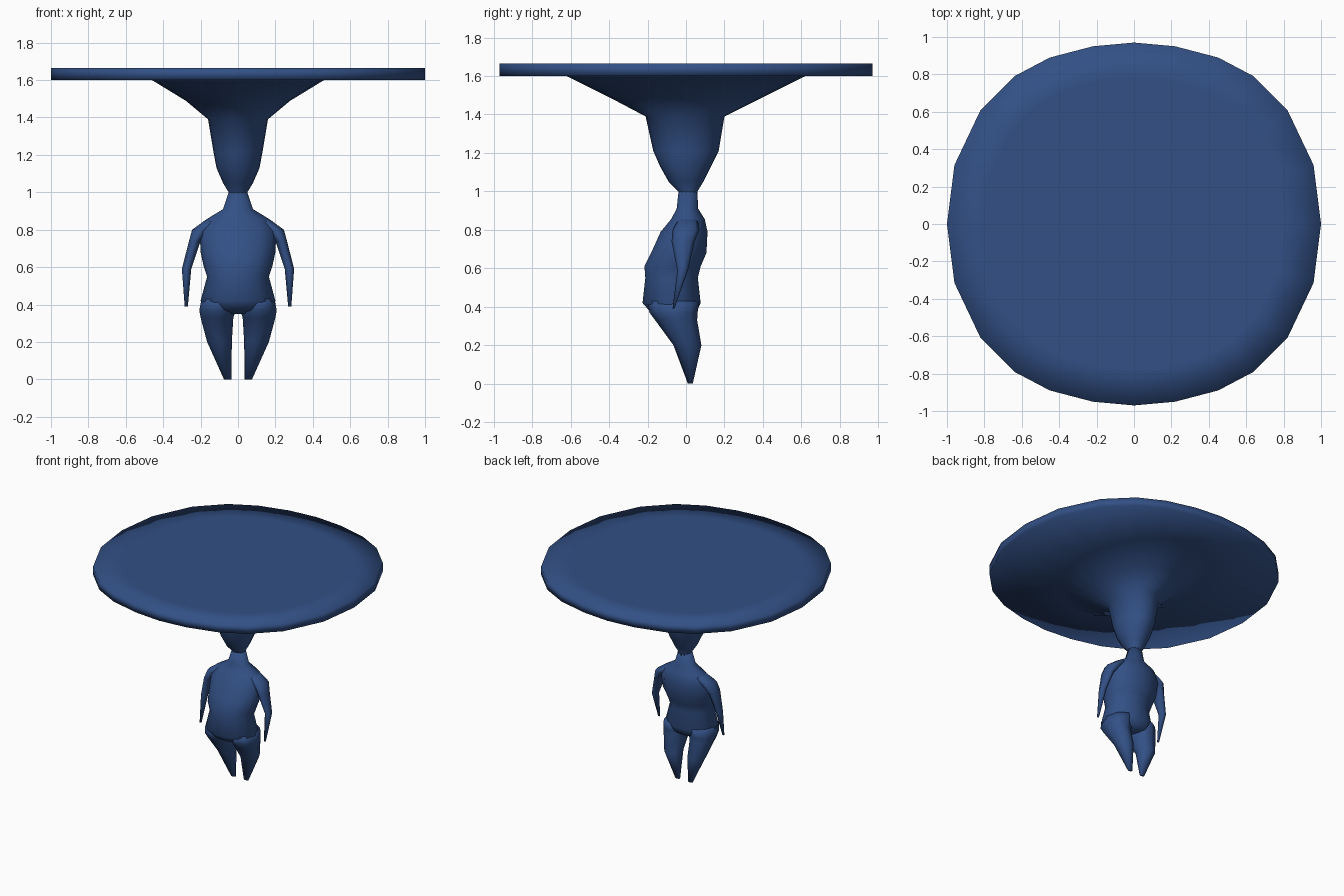
import bpy
import bmesh
from math import cos, sin, pi

cube = bpy.data.objects.get("Cube")
if cube:
    bpy.data.objects.remove(cube)

blue = bpy.data.materials.new("deep blue")
blue.use_nodes = True
colour = (0.032, 0.08, 0.235, 1)
blue.diffuse_color = colour
bsdf = blue.node_tree.nodes["Principled BSDF"]
bsdf.inputs["Base Color"].default_value = colour
bsdf.inputs["Roughness"].default_value = 0.7


def ring(z, x0, x1, y0, y1, sides):
    """Ellipse filling the given x and y ranges at height z."""
    cx, cy, rx, ry = (x0 + x1) / 2, (y0 + y1) / 2, (x1 - x0) / 2, (y1 - y0) / 2
    return [(cx + rx * cos(2 * pi * i / sides), cy + ry * sin(2 * pi * i / sides), z)
            for i in range(sides)]


def loft(name, rings, mirrored=False):
    """Skin a stack of equal-sided rings and cap both ends."""
    bm = bmesh.new()
    loops = [[bm.verts.new(p) for p in r] for r in rings]
    for a, b in zip(loops, loops[1:]):
        for i in range(len(a)):
            j = (i + 1) % len(a)
            bm.faces.new((a[i], a[j], b[j], b[i]))
    bm.faces.new(loops[0])
    bm.faces.new(loops[-1])
    if mirrored:
        for v in bm.verts:
            v.co.x = -v.co.x
    bmesh.ops.recalc_face_normals(bm, faces=bm.faces)
    mesh = bpy.data.meshes.new(name)
    bm.to_mesh(mesh)
    bm.free()
    mesh.shade_smooth()
    mesh.materials.append(blue)
    obj = bpy.data.objects.new(name, mesh)
    bpy.context.collection.objects.link(obj)
    return obj


# Flared head that spreads into a wide flat disc
quarter = [(1, 0), (0.96, 0.315), (0.82, 0.61), (0.64, 0.79), (0.45, 0.89), (0.22, 0.95)]
half = quarter + [(0, 0.97)] + [(-x, y) for x, y in reversed(quarter)]
outline = half + [(-x, -y) for x, y in half[1:-1]]


def disc_ring(z, scale):
    return [(x * scale, y * scale, z) for x, y in outline]


head_profile = [
    # z, half width, front y, back y
    (0.96, 0.05, -0.03, 0.06),
    (1.00, 0.05, -0.04, 0.06),
    (1.05, 0.08, -0.09, 0.09),
    (1.13, 0.115, -0.135, 0.13),
    (1.21, 0.13, -0.17, 0.17),
    (1.39, 0.16, -0.21, 0.20),
    (1.49, 0.28, -0.40, 0.40),
    (1.60, 0.46, -0.62, 0.62),
]
head = [ring(z, -w, w, f, b, len(outline)) for z, w, f, b in head_profile]
loft("head_and_disc", head + [disc_ring(1.60, 1), disc_ring(1.665, 1),
                              disc_ring(1.665, 0.8), disc_ring(1.665, 0.4)])

# Torso with neck, rounded belly and hips
torso_profile = [
    (0.35, 0.09, -0.13, 0.03),
    (0.37, 0.17, -0.185, 0.055),
    (0.42, 0.20, -0.23, 0.08),
    (0.55, 0.165, -0.215, 0.065),
    (0.61, 0.185, -0.22, 0.08),
    (0.68, 0.20, -0.185, 0.11),
    (0.79, 0.205, -0.135, 0.115),
    (0.855, 0.17, -0.08, 0.10),
    (0.91, 0.08, -0.05, 0.065),
    (1.00, 0.05, -0.04, 0.06),
]
loft("torso", [ring(z, -w, w, f, b, 14) for z, w, f, b in torso_profile])

# Tapered limbs: z, inner x, outer x, front y, back y
leg_profile = [
    (0.00, 0.035, 0.075, 0.01, 0.035),
    (0.20, 0.033, 0.165, -0.065, 0.08),
    (0.33, 0.025, 0.20, -0.16, 0.058),
    (0.37, 0.01, 0.207, -0.19, 0.06),
    (0.43, 0.02, 0.195, -0.20, 0.07),
]
arm_profile = [
    (0.39, 0.268, 0.285, -0.07, -0.06),
    (0.59, 0.25, 0.30, -0.045, 0.01),
    (0.74, 0.20, 0.262, -0.075, 0.045),
    (0.80, 0.15, 0.245, -0.07, 0.07),
    (0.855, 0.08, 0.17, -0.04, 0.06),
]
for side, mirrored in (("left", False), ("right", True)):
    for part, profile in (("leg", leg_profile), ("arm", arm_profile)):
        loft(f"{side}_{part}", [ring(*p, 8) for p in profile], mirrored)
